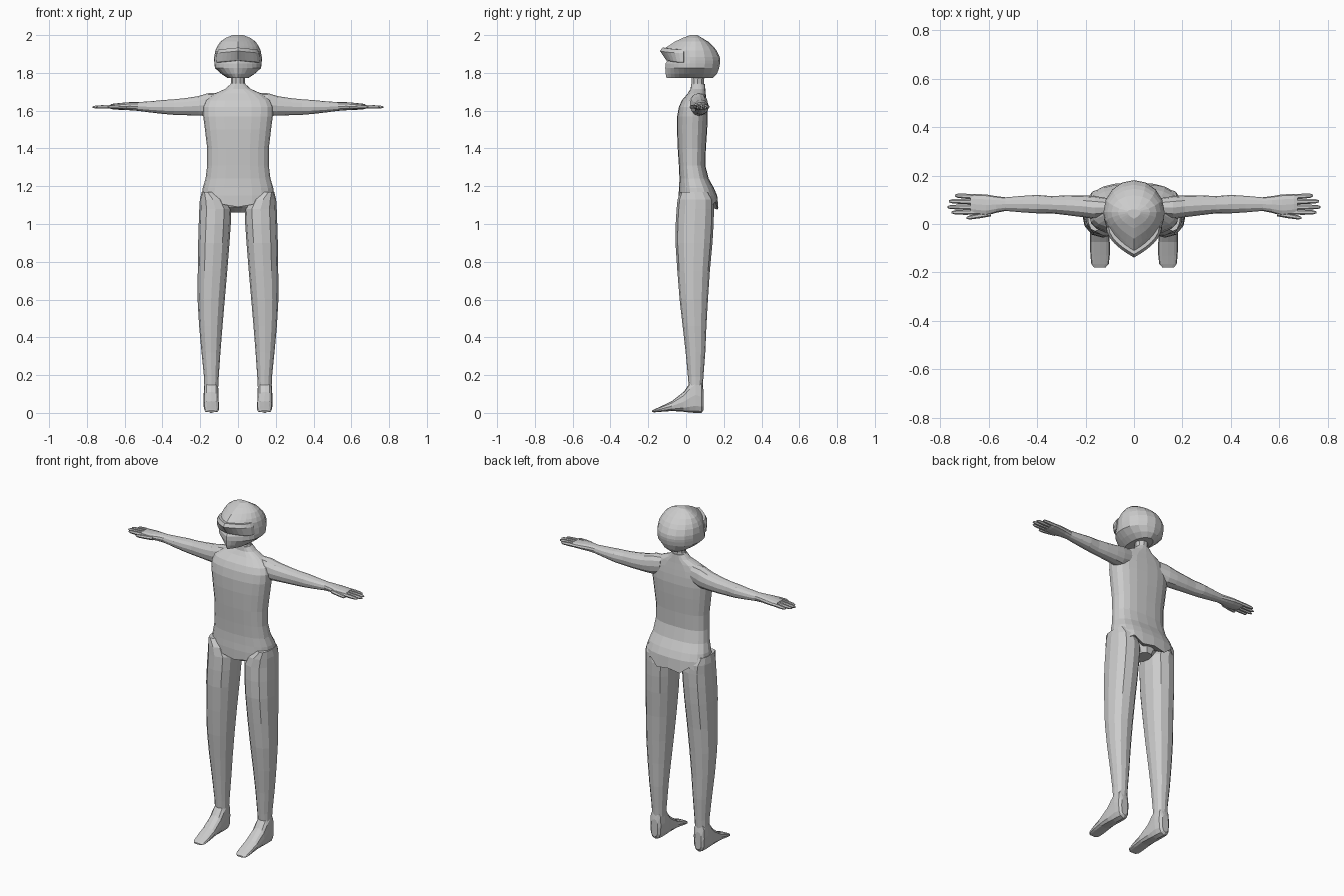
import bpy, bmesh, math
from mathutils import Vector


def ring(axis, pos, a0, a1, b0, b1, n=12, e=2.3):
    """Superellipse section across an axis, given its extents in the other two axes."""
    pts = []
    for i in range(n):
        t = 2 * math.pi * i / n
        c, s = math.cos(t), math.sin(t)
        a = (a0 + a1) / 2 + (a1 - a0) / 2 * math.copysign(abs(c) ** (2 / e), c)
        b = (b0 + b1) / 2 + (b1 - b0) / 2 * math.copysign(abs(s) ** (2 / e), s)
        pts.append(Vector({'x': (pos, a, b), 'y': (a, pos, b), 'z': (a, b, pos)}[axis]))
    return pts


def loft(bm, rings):
    """Skin a row of rings and close both ends with fans."""
    vs = [[bm.verts.new(p) for p in r] for r in rings]
    n = len(vs[0])
    for r0, r1 in zip(vs, vs[1:]):
        for i in range(n):
            j = (i + 1) % n
            bm.faces.new((r0[i], r0[j], r1[j], r1[i]))
    for r in (vs[0], vs[-1]):
        mid = bm.verts.new(sum((v.co for v in r), Vector()) / n)
        for i in range(n):
            bm.faces.new((r[i], r[(i + 1) % n], mid))


def build(name, lofts, mirror=False):
    bm = bmesh.new()
    for rings in lofts:
        loft(bm, rings)
    bmesh.ops.recalc_face_normals(bm, faces=bm.faces)
    me = bpy.data.meshes.new(name)
    bm.to_mesh(me)
    bm.free()
    ob = bpy.data.objects.new(name, me)
    bpy.context.collection.objects.link(ob)
    if mirror:
        ob.modifiers.new("mirror", 'MIRROR').use_mirror_merge = False
    return ob


# Torso: z, half width, front y, back y
torso = [(1.15, .192, -.04, .165), (1.19, .187, -.037, .148), (1.24, .172, -.035, .12),
         (1.31, .163, -.038, .102), (1.40, .163, -.044, .105), (1.50, .175, -.048, .112),
         (1.57, .184, -.047, .115), (1.62, .185, -.038, .112), (1.655, .172, -.022, .108),
         (1.69, .125, .008, .104), (1.715, .068, .024, .102), (1.74, .04, .027, .10)]
rings = [ring('z', z, -w, w, f, b, 20, 2.5) for z, w, f, b in torso]
# Ragged hem: dips at the front and back middle, zigzag behind
hem = []
for i, p in enumerate(rings[0]):
    q = p.copy()
    mid = max(0, 1 - abs(p.x) / .19)
    if p.y > .07:
        q.z = 1.115 - .045 * mid + (.018 if i % 2 else -.012)
        q.y += .006
    else:
        q.z = 1.15 - .06 * min(1, mid * 1.3)
    hem.append(q)
build("torso", [[hem] + rings])

# Crotch, bridging the legs
build("crotch", [[ring('z', z, -w, w, f, b, 10) for z, w, f, b in
                  [(1.06, .04, .02, .13), (1.09, .065, -.02, .14), (1.15, .12, -.03, .15)]]])

# Neck
build("neck", [[ring('z', z, -w, w, f, b, 10, 2) for z, w, f, b in
                [(1.71, .06, .025, .10), (1.745, .037, .027, .097), (1.80, .037, .025, .10)]]])

# Arm with palm: x, y extents, z extents
arm = [(.10, .03, .105, 1.59, 1.695), (.16, .02, .115, 1.572, 1.692),
       (.21, .028, .118, 1.574, 1.677), (.28, .037, .118, 1.576, 1.666),
       (.34, .044, .115, 1.578, 1.66), (.40, .044, .12, 1.583, 1.656),
       (.46, .048, .116, 1.59, 1.65), (.53, .054, .11, 1.599, 1.645),
       (.57, .046, .115, 1.602, 1.645), (.61, .034, .122, 1.604, 1.642),
       (.66, .04, .124, 1.606, 1.637), (.675, .045, .12, 1.61, 1.633)]
parts = [[ring('x', *s, 12, 2.2) for s in arm]]
# Fingers and thumb: start x, tip x, start y, tip y
for x0, x1, y0, y1 in [(.65, .738, .112, .117), (.65, .764, .091, .094), (.65, .770, .070, .070),
                       (.65, .752, .049, .048), (.59, .69, .042, .025)]:
    f = []
    for t, r in [(0, .0105), (.5, .0105), (.88, .0085), (1, .004)]:
        x, y, z = x0 + (x1 - x0) * t, y0 + (y1 - y0) * t, 1.622 - .003 * t
        f.append(ring('x', x, y - r, y + r, z - r, z + r, 6, 2))
    parts.append(f)
build("arms", parts, True)

# Leg: z, x extents, y extents
leg = [(.13, .105, .178, .015, .088), (.19, .102, .180, .010, .092), (.32, .093, .193, -.002, .102),
       (.46, .082, .206, -.018, .108), (.60, .070, .214, -.034, .116), (.75, .057, .213, -.046, .126),
       (.90, .045, .211, -.056, .140), (1.0, .038, .208, -.055, .146), (1.08, .035, .205, -.050, .148),
       (1.13, .065, .202, -.045, .145), (1.17, .13, .192, -.03, .12)]
build("legs", [[ring('z', *s, 12, 2.3) for s in leg]], True)

# Foot: y, x extents, z extents
foot = [(.093, .122, .165, .015, .12), (.082, .108, .178, 0, .17), (.05, .102, .182, 0, .19),
        (.018, .102, .182, .002, .155), (-.012, .102, .182, .006, .112), (-.075, .100, .182, .010, .062),
        (-.13, .100, .180, .006, .036), (-.165, .104, .176, .003, .020), (-.18, .118, .164, .004, .012)]
build("feet", [[ring('y', *s, 12, 2.8) for s in foot]], True)


def teardrop(z, w, yf, yb, p, yc=.05, n=8):
    """Head section: round at the back, tapering to the front with power p."""
    pts = [Vector((w * math.cos(math.pi * i / n), yc + (yb - yc) * math.sin(math.pi * i / n), z))
           for i in range(n + 1)]
    left = []
    for i in range(1, n):
        s = math.sin(math.pi / 2 * i / n)
        left.append(Vector((-w * (1 - s ** p), yc + (yf - yc) * s, z)))
    right = [Vector((-v.x, v.y, z)) for v in reversed(left)]
    return pts + left + [Vector((0, yf, z))] + right


# Helmet: z, half width, front y, back y, bluntness
helmet = [(1.772, .055, -.103, .14, 2.6), (1.795, .088, -.108, .164, 2.8), (1.825, .122, -.110, .175, 2.8),
          (1.85, .125, -.109, .180, 2.6), (1.865, .126, -.098, .181, 2.4), (1.885, .126, -.102, .178, 2.2),
          (1.918, .120, -.132, .162, 1.9), (1.94, .110, -.098, .145, 2), (1.965, .093, -.06, .118, 2),
          (1.985, .066, -.018, .085, 2), (2.0, .028, .022, .06, 2)]
build("helmet", [[teardrop(*s) for s in helmet]])

# Visor: peaked band wrapped round the front of the helmet
visor = [(1.862, .122, -.104, -.012, 2.2), (1.868, .125, -.108, -.010, 2.2),
         (1.912, .123, -.138, -.010, 2.0), (1.930, .112, -.125, -.012, 2.0)]
band = []
for z, w, yf, yb, p in visor:
    r = teardrop(z, w * .93, yf, yb, p, -.012)
    for v in r:
        v.z += .012 * (1 - abs(v.x) / .12) - .008
    band.append(r)
build("visor", [band])
